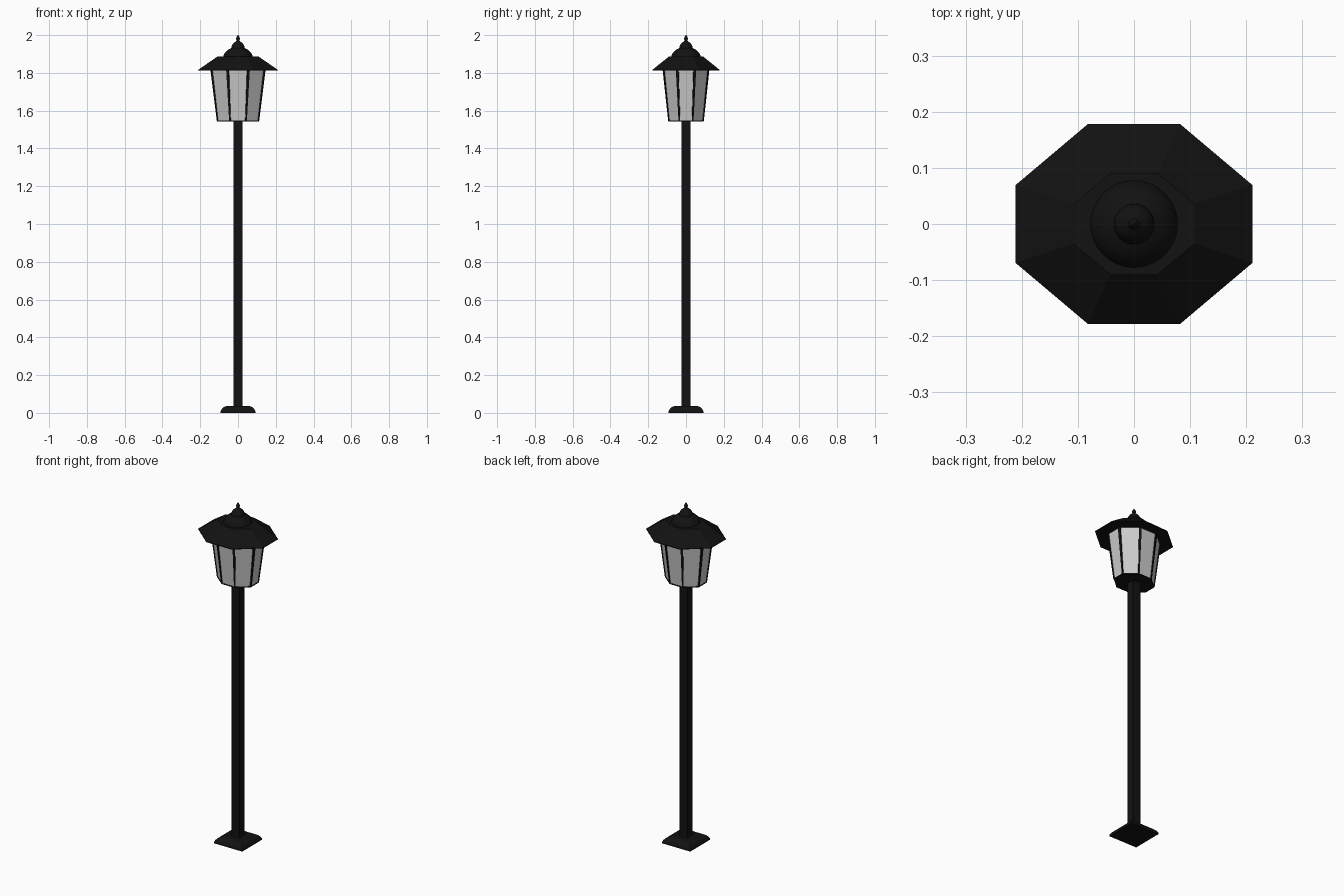
import bpy, math
from mathutils import Vector

if "Cube" in bpy.data.objects:
    bpy.data.objects.remove(bpy.data.objects["Cube"])

black = bpy.data.materials.new("black_metal")
black.diffuse_color = (0.006, 0.006, 0.006, 1)
black.use_nodes = True
black.node_tree.nodes["Principled BSDF"].inputs["Base Color"].default_value = black.diffuse_color


def loft(name, rings, mat=black, smooth=False):
    """Closed solid through a stack of rings with equal point counts."""
    n = len(rings[0])
    verts = [p for r in rings for p in r]
    faces = [(k * n + i, k * n + (i + 1) % n, (k + 1) * n + (i + 1) % n, (k + 1) * n + i)
             for k in range(len(rings) - 1) for i in range(n)]
    faces.append(tuple(reversed(range(n))))
    faces.append(tuple(range(len(verts) - n, len(verts))))
    me = bpy.data.meshes.new(name)
    me.from_pydata(verts, [], faces)
    ob = bpy.data.objects.new(name, me)
    bpy.context.collection.objects.link(ob)
    if mat:
        me.materials.append(mat)
    if smooth:
        bpy.ops.object.select_all(action='DESELECT')
        ob.select_set(True)
        bpy.context.view_layer.objects.active = ob
        bpy.ops.object.shade_smooth_by_angle(angle=math.radians(40))
    return ob


def square(h, z):
    return [(h, -h, z), (h, h, z), (-h, h, z), (-h, -h, z)]


def octagon(rx, ry, z, k=0.39):
    pts = [(1, -k), (1, k), (k, 1), (-k, 1), (-1, k), (-1, -k), (-k, -1), (k, -1)]
    return [(rx * x, ry * y, z) for x, y in pts]


def circle(r, z, n=32):
    return [(r * math.cos(2 * math.pi * i / n), r * math.sin(2 * math.pi * i / n), z)
            for i in range(n)]


# Square foot with a rounded shoulder, and the square post
loft("foot", [square(h, z) for h, z in
              [(0.092, 0), (0.092, 0.009), (0.086, 0.02), (0.076, 0.03), (0.063, 0.036)]])
post = loft("post", [square(0.025, 0.03), square(0.025, 1.546)])
bev = post.modifiers.new("chamfer", 'BEVEL')
bev.width, bev.segments = 0.002, 1

# Lantern: floor plate and tapered glass body
Z0, Z1 = 1.545, 1.815
low, high = octagon(0.108, 0.09, Z0), octagon(0.141, 0.118, Z1)
loft("lantern_floor", [octagon(0.110, 0.092, Z0 - 0.002), octagon(0.110, 0.092, Z0 + 0.004)])
loft("glass", [low, high], None)

# Glazing bars along the eight corners
for i, (a, b) in enumerate(zip(low, high)):
    def section(p, w):
        c = Vector(p)
        out = Vector((p[0], p[1], 0)).normalized()
        side = Vector((-out.y, out.x, 0))
        return [c + out * u * 0.003 + side * v * w for u, v in
                [(1, -1), (1, 1), (-1.5, 1), (-1.5, -1)]]
    loft(f"glazing_bar_{i + 1}", [section(a, 0.004), section(b, 0.007)])

# Flat-bottomed octagonal roof
loft("roof", [octagon(0.211, 0.178, 1.812), octagon(0.211, 0.178, 1.816),
              octagon(0.108, 0.09, 1.887)])

# Round cap and finial
cap = [(0.078, 1.885), (0.076, 1.893), (0.068, 1.908), (0.055, 1.921), (0.036, 1.931),
       (0.035, 1.938), (0.030, 1.950), (0.020, 1.961), (0.010, 1.967), (0.007, 1.971),
       (0.010, 1.977), (0.010, 1.984), (0.006, 1.993), (0.001, 2.0)]
loft("cap_and_finial", [circle(r, z) for r, z in cap], smooth=True)
